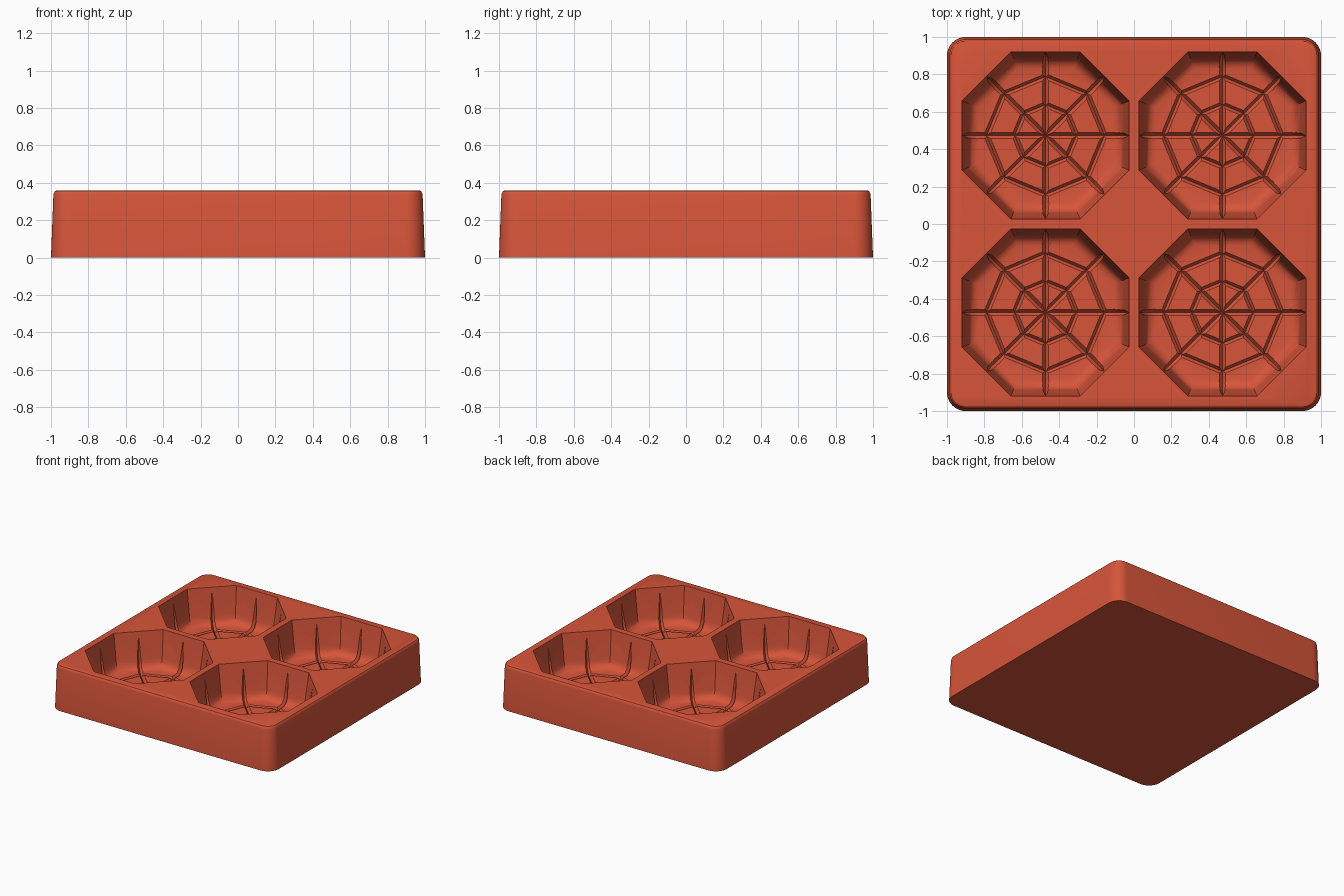
import bpy, bmesh
from math import cos, sin, pi, tan
from mathutils import Vector, Matrix

if "Cube" in bpy.data.objects:
    bpy.data.objects.remove(bpy.data.objects["Cube"])

HEIGHT = 0.36
FLOOR = 0.07
SPACING = 0.473
RIM = 0.447

red = bpy.data.materials.new("brick_red")
red.use_nodes = True
red.diffuse_color = (0.68, 0.09, 0.042, 1)
red.node_tree.nodes["Principled BSDF"].inputs["Base Color"].default_value = red.diffuse_color


def rounded_square(half, radius, z, steps=10):
    ring = []
    for q in range(4):
        mid = pi / 4 + q * pi / 2
        c = Vector((cos(mid), sin(mid))) * (half - radius) * 2 ** 0.5
        for i in range(steps + 1):
            a = q * pi / 2 + i / steps * pi / 2
            ring.append(Vector((c.x + radius * cos(a), c.y + radius * sin(a), z)))
    return ring


def octagon(apothem, z):
    r = apothem / cos(pi / 8)
    return [Vector((r * cos(a), r * sin(a), z))
            for a in ((i + 0.5) * pi / 4 for i in range(8))]


def loft(bm, rings, place=Matrix()):
    """Closed solid through a stack of matching rings."""
    loops = [[bm.verts.new(place @ p) for p in ring] for ring in rings]
    n = len(loops[0])
    for low, high in zip(loops, loops[1:]):
        for i in range(n):
            j = (i + 1) % n
            bm.faces.new((low[i], low[j], high[j], high[i]))
    bm.faces.new(loops[0][::-1])
    bm.faces.new(loops[-1])


def strand(bm, path, place):
    """Diamond-section bar along an (r, z, width) path in the xz plane."""
    pts = [Vector((r, 0, z)) for r, z, w in path]
    rings = []
    for i, (p, (r, z, w)) in enumerate(zip(pts, path)):
        along = (pts[min(i + 1, len(pts) - 1)] - pts[max(i - 1, 0)]).normalized()
        up = along.cross(Vector((0, 1, 0))) * w * 1.4
        side = Vector((0, w, 0))
        rings.append([p + side, p + up, p - side, p - up])
    loft(bm, rings, place)


def to_object(bm, name):
    bmesh.ops.recalc_face_normals(bm, faces=bm.faces)
    mesh = bpy.data.meshes.new(name)
    bm.to_mesh(mesh)
    bm.free()
    mesh.materials.append(red)
    obj = bpy.data.objects.new(name, mesh)
    bpy.context.collection.objects.link(obj)
    return obj


# Tray body: drafted block with rounded corners and top edge
bm = bmesh.new()
profile = [(1.0, 0), (0.987, 0.335), (0.984, 0.347), (0.977, 0.356), (0.966, HEIGHT)]
loft(bm, [rounded_square(h, h - 0.9, z) for h, z in profile])
tray = to_object(bm, "mold_tray")

# Cavities: octagonal wells with a rounded floor edge and a web of grooves
well = [(0.36, FLOOR), (0.381, 0.076), (0.398, 0.09), (0.41, 0.112), (0.417, 0.14),
        (RIM, HEIGHT), (RIM + 0.005, HEIGHT + 0.05)]
half = [(0.365, FLOOR + 0.003, 0.019), (0.392, 0.088, 0.018), (0.411, 0.12, 0.016),
        (0.422, 0.18, 0.012), (0.439, 0.31, 0.003)]
spoke = [(-r, z, w) for r, z, w in reversed(half)] + half

bm = bmesh.new()
for sx in (-1, 1):
    for sy in (-1, 1):
        centre = Matrix.Translation((sx * SPACING, sy * SPACING, 0))
        loft(bm, [octagon(a, z) for a, z in well], centre)
        for k in range(4):
            strand(bm, spoke, centre @ Matrix.Rotation(k * pi / 4, 4, 'Z'))
        for radius in (0.165, 0.315):
            reach = radius * sin(pi / 8)
            for k in range(8):
                place = (centre @ Matrix.Rotation((k + 0.5) * pi / 4, 4, 'Z')
                         @ Matrix.Translation((radius * cos(pi / 8), 0, 0))
                         @ Matrix.Rotation(pi / 2, 4, 'Z'))
                bar = [(s * reach, FLOOR + 0.002, 0.016) for s in (-1, 1)]
                strand(bm, bar, place)
cutter = to_object(bm, "cavity_cutter")
cutter.hide_render = True

# Carve the cavities, then drop the cutter
cut = tray.modifiers.new("cavities", 'BOOLEAN')
cut.object = cutter
cut.operation = 'DIFFERENCE'
cut.solver = 'EXACT'
cut.use_self = True
bpy.ops.object.select_all(action='DESELECT')
bpy.context.view_layer.objects.active = tray
tray.select_set(True)
bpy.ops.object.modifier_apply(modifier=cut.name)
bpy.data.objects.remove(cutter)
bpy.ops.object.shade_smooth_by_angle(angle=pi / 6)
